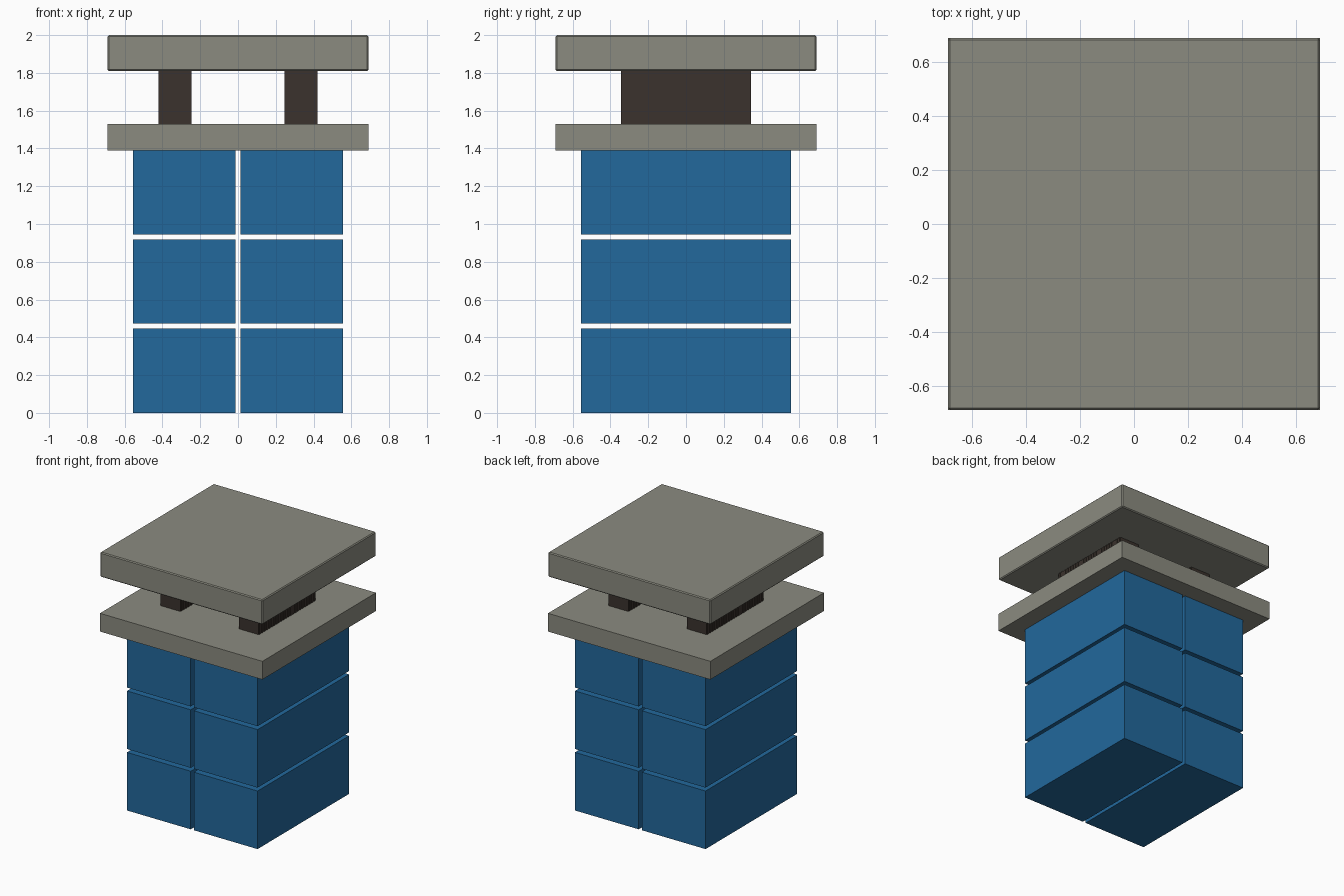
import bpy
import bmesh
from mathutils import Matrix, Vector

if "Cube" in bpy.data.objects:
    bpy.data.objects.remove(bpy.data.objects["Cube"])


def material(name, rgb):
    m = bpy.data.materials.new(name)
    m.diffuse_color = (*rgb, 1.0)
    m.use_nodes = True
    m.node_tree.nodes["Principled BSDF"].inputs["Base Color"].default_value = m.diffuse_color
    return m


BLUE = material("blue", (0.016, 0.138, 0.333))
STONE = material("stone grey", (0.258, 0.258, 0.216))
DARK = material("dark brown", (0.043, 0.032, 0.026))


def add_box(bm, lo, hi):
    lo, hi = Vector(lo), Vector(hi)
    size = Matrix.Diagonal((*(hi - lo), 1.0))
    bmesh.ops.create_cube(bm, size=1.0, matrix=Matrix.Translation((lo + hi) / 2) @ size)


def make(name, mat, boxes):
    bm = bmesh.new()
    for lo, hi in boxes:
        add_box(bm, lo, hi)
    mesh = bpy.data.meshes.new(name)
    bm.to_mesh(mesh)
    bm.free()
    mesh.materials.append(mat)
    ob = bpy.data.objects.new(name, mesh)
    bpy.context.collection.objects.link(ob)
    return ob


W, INNER, H, PITCH = 0.555, 0.013, 0.446, 0.472

# Six separate blue blocks: two columns, three rows
for row in range(3):
    z = row * PITCH
    for side, x0, x1 in (("left", -W, -INNER), ("right", INNER, W)):
        make(f"{side}_block_{row + 1}", BLUE, [((x0, -W, z), (x1, W, z + H))])

# Lower slab resting on the blocks
S = 0.69
make("lower_slab", STONE, [((-S, -S, 1.39), (S, S, 1.53))])

# Dark supports with fine vertical ribs on their long sides
D, RIBS = 0.345, 24
step = 2 * D / RIBS
for side, x0, x1 in (("left", -0.42, -0.245), ("right", 0.245, 0.42)):
    boxes = [((x0 + 0.004, -D, 1.53), (x1 - 0.004, D, 1.81))]
    for i in range(RIBS):
        y = -D + (i + 0.25) * step
        for a, b in ((x0, x0 + 0.004), (x1 - 0.004, x1)):
            boxes.append(((a, y, 1.53), (b, y + step / 2, 1.81)))
    make(f"{side}_support", DARK, boxes)

# Top slab with slightly chamfered edges
cap = make("top_slab", STONE, [((-S, -S, 1.81), (S, S, 2.0))])
bevel = cap.modifiers.new("chamfer", 'BEVEL')
bevel.width = 0.007
bevel.segments = 1
